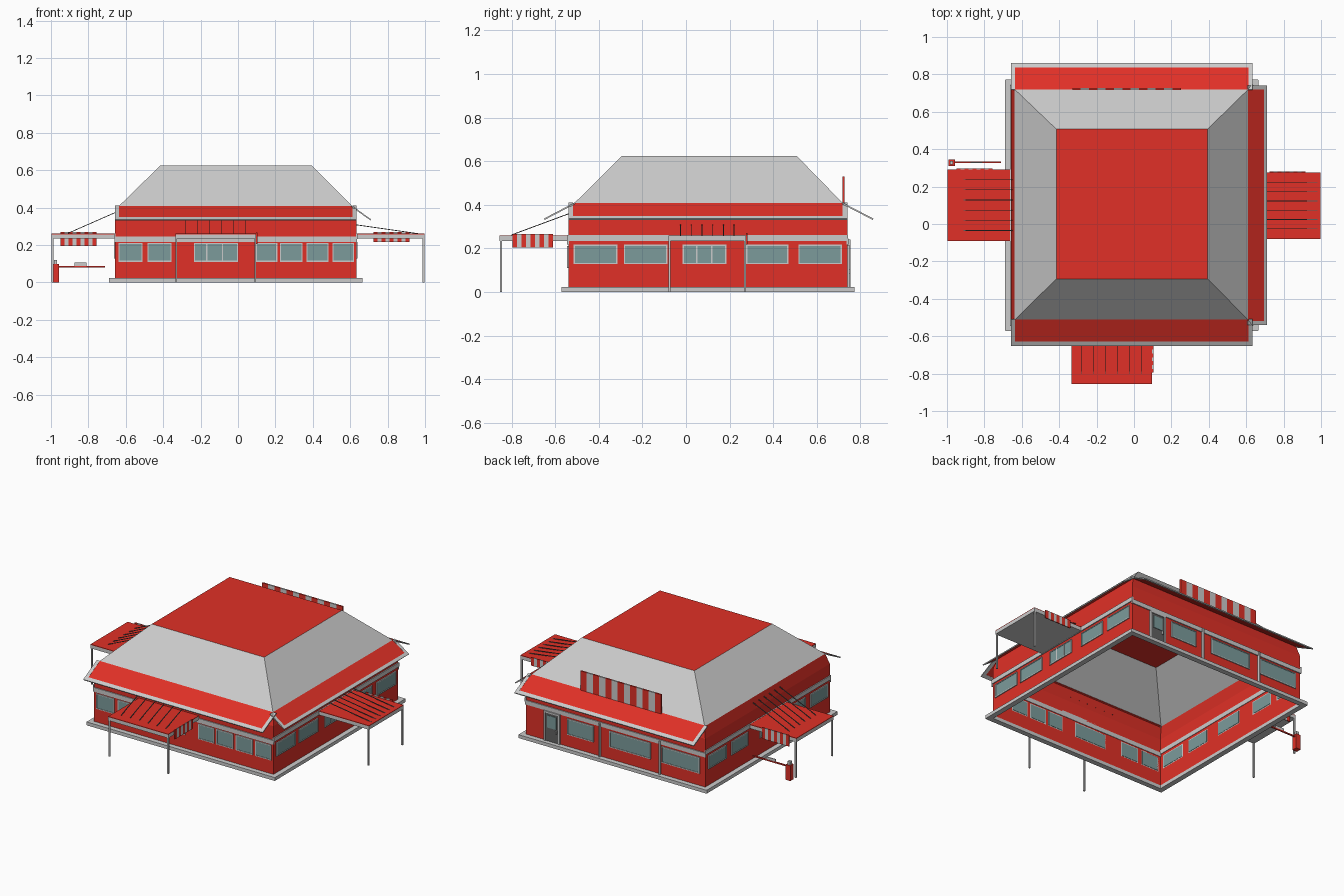
import bpy, bmesh
from mathutils import Vector

if "Cube" in bpy.data.objects:
    bpy.data.objects.remove(bpy.data.objects["Cube"])


def material(name, col):
    m = bpy.data.materials.new(name)
    m.diffuse_color = (*col, 1)
    m.use_nodes = True
    m.node_tree.nodes["Principled BSDF"].inputs["Base Color"].default_value = m.diffuse_color
    return m


RED = material("red_paint", (0.75, 0.03, 0.02))
GLASS = material("window_glass", (0.2, 0.33, 0.33))
DARK = material("dark_metal", (0.12, 0.12, 0.12))

# Distance of each wall from the origin, and the side -> world mapping
WALL = {"front": 0.54, "back": 0.74, "left": 0.657, "right": 0.633}
ROOF = {"front": 0.515, "back": 0.722, "left": 0.64, "right": 0.613}
SPAN = {s: (-0.657, 0.633) if s in ("front", "back") else (-0.54, 0.74) for s in WALL}


def place(side, along, out, z):
    return Vector({"front": (along, -out, z), "back": (along, out, z),
                   "left": (-out, along, z), "right": (out, along, z)}[side])


def finish(name, bm, mat=None):
    bmesh.ops.recalc_face_normals(bm, faces=bm.faces)
    me = bpy.data.meshes.new(name)
    bm.to_mesh(me)
    bm.free()
    ob = bpy.data.objects.new(name, me)
    bpy.context.collection.objects.link(ob)
    if mat:
        me.materials.append(mat)
    return ob


def boxes(name, side, items, mat=None):
    """items: (along0, along1, out0, out1, z0, z1)"""
    bm = bmesh.new()
    for a0, a1, o0, o1, z0, z1 in items:
        p, q = place(side, a0, o0, z0), place(side, a1, o1, z1)
        vs = bmesh.ops.create_cube(bm, size=1)["verts"]
        c, d = (p + q) / 2, q - p
        for v in vs:
            v.co = Vector([c[i] + v.co[i] * abs(d[i]) for i in range(3)])
    return finish(name, bm, mat)


def sheets(name, quads, mat=None, thick=0.005):
    bm = bmesh.new()
    for q in quads:
        bm.faces.new([bm.verts.new(p) for p in q])
    ob = finish(name, bm, mat)
    if thick:
        mod = ob.modifiers.new("thickness", "SOLIDIFY")
        mod.thickness, mod.offset = thick, 0
    return ob


def loft(name, rings, mat=None, cap=False):
    """rings: (x0, x1, y0, y1, z)"""
    bm = bmesh.new()
    loops = [[bm.verts.new(p) for p in ((a, c, z), (b, c, z), (b, d, z), (a, d, z))]
             for a, b, c, d, z in rings]
    for lo, hi in zip(loops, loops[1:]):
        for i in range(4):
            bm.faces.new((lo[i], lo[(i + 1) % 4], hi[(i + 1) % 4], hi[i]))
    if cap:
        bm.faces.new(loops[-1])
    return finish(name, bm, mat)


# Hollow walls and hipped roof with a flat red top
eave = (-0.64, 0.613, -0.515, 0.722, 0.405)
top = (-0.415, 0.393, -0.293, 0.507, 0.625)
loft("walls", [(-0.657, 0.633, -0.54, 0.74, 0.0), (-0.657, 0.633, -0.54, 0.74, 0.335), eave], RED)
loft("roof_slopes", [eave, top])
sheets("roof_top", [[(top[0], top[2], 0.625), (top[1], top[2], 0.625),
                     (top[1], top[3], 0.625), (top[0], top[3], 0.625)]], RED, 0)

# Plinth and belt trim on every side
for s, w in WALL.items():
    a, b = SPAN[s]
    z = 0.217 if s in ("front", "back") else 0.233
    boxes(s + "_plinth", s, [(a - 0.03, b + 0.03, w - 0.002, w + 0.032, 0, 0.022)])
    boxes(s + "_belt_trim", s, [(a - 0.004, b + 0.004, w - 0.003, w + 0.006, z, z + 0.028)])

# Sloped eave skirts: red panel with grey border
for s, out in (("front", 0.65), ("back", 0.858), ("right", 0.71)):
    a, b = SPAN[s]

    def pt(u, v, s=s, out=out):
        o = ROOF[s] - 0.005
        return place(s, u, o + (out - o) * v, 0.407 - 0.073 * v)

    def quad(u0, u1, v0, v1):
        return [pt(u0, v0), pt(u1, v0), pt(u1, v1), pt(u0, v1)]

    e = 0.022
    sheets(s + "_skirt_panel", [quad(a + e, b - e, 0, 0.84)], RED)
    sheets(s + "_skirt_border", [quad(a, a + e, 0, 1), quad(b - e, b, 0, 1),
                                 quad(a + e, b - e, 0.84, 1)], None, 0.007)

# Windows: frames, glass and mullions
windows = {
    "front": (0.11, 0.21, [(-0.64, -0.51), (-0.485, -0.355), (-0.235, 0.0), (0.095, 0.21),
                           (0.225, 0.345), (0.365, 0.485), (0.505, 0.62)], (-0.167, -0.083)),
    "right": (0.128, 0.217, [(-0.515, -0.315), (-0.285, -0.085), (-0.015, 0.185),
                             (0.275, 0.47), (0.515, 0.715)], (0.05, 0.118)),
    "left": (0.128, 0.217, [(-0.515, -0.335), (-0.285, -0.11), (-0.015, 0.185),
                            (0.305, 0.475), (0.525, 0.71)], (0.05, 0.118)),
    "back": (0.10, 0.205, [(0.145, 0.335), (-0.265, 0.03), (-0.62, -0.345)], ()),
}
for s, (z0, z1, spans, mullions) in windows.items():
    w, t = WALL[s], 0.006
    boxes(s + "_window_glass", s, [(a + t, b - t, w - 0.002, w + 0.003, z0 + t, z1 - t)
                                   for a, b in spans], GLASS)
    frame = [(m - 0.003, m + 0.003, w, w + 0.005, z0, z1) for m in mullions]
    for a, b in spans:
        frame += [(a, a + t, w, w + 0.006, z0, z1), (b - t, b, w, w + 0.006, z0, z1),
                  (a, b, w, w + 0.006, z0, z0 + t), (a, b, w, w + 0.006, z1 - t, z1)]
    boxes(s + "_window_frames", s, frame)

# Back door and vertical wall strips
boxes("back_door_frame", "back", [(0.385, 0.395, 0.74, 0.75, 0.02, 0.215),
                                  (0.49, 0.50, 0.74, 0.75, 0.02, 0.215),
                                  (0.385, 0.50, 0.74, 0.75, 0.205, 0.215)])
boxes("back_door", "back", [(0.395, 0.49, 0.74, 0.745, 0.02, 0.205)], DARK)
boxes("back_door_glass", "back", [(0.41, 0.475, 0.74, 0.748, 0.11, 0.19)], GLASS)
boxes("back_door_handle", "back", [(0.405, 0.412, 0.745, 0.755, 0.085, 0.105)])
boxes("back_wall_strips", "back", [(x - 0.005, x + 0.005, 0.74, 0.755, 0.02, 0.24)
                                   for x in (0.097, -0.335)])


# Alternating red and grey stripes along one axis
def stripes(name, side, n, cell):
    boxes(name + "_red_stripes", side, [cell(i / n, (i + 1) / n) for i in range(0, n, 2)], RED)
    boxes(name + "_pale_stripes", side, [cell(i / n, (i + 1) / n) for i in range(1, n, 2)])


stripes("rear_roof_panel", "back", 13,
        lambda f, g: (-0.33 + 0.58 * f, -0.33 + 0.58 * g, 0.717, 0.727, 0.405, 0.53))

# Canopies: slab, red top, posts, tie rods and striped valance
canopies = {  # along0, along1, reach, valance out0, out1, z0, z1, rod start, rod end
    "front": (-0.335, 0.097, 0.855, 0.61, 0.795, 0.205, 0.266, (0.53, 0.362), (0.80, 0.262)),
    "right": (-0.08, 0.276, 0.998, 0.725, 0.917, 0.217, 0.27, (0.63, 0.308), (0.98, 0.258)),
    "left": (-0.09, 0.292, 0.998, 0.757, 0.95, 0.195, 0.268, (0.65, 0.376), (0.91, 0.262)),
}
for s, (a, b, r, v0, v1, z0, z1, p, q) in canopies.items():
    boxes(s + "_canopy_slab", s, [(a, b, WALL[s], r, 0.234, 0.256)])
    boxes(s + "_canopy_top", s, [(a, b, WALL[s], r, 0.256, 0.26)], RED)
    boxes(s + "_canopy_posts", s, [(x, x + 0.01, r - 0.012, r - 0.002, 0, 0.235)
                                   for x in (a, b - 0.01)])
    stripes(s + "_canopy_valance", s, 9,
            lambda f, g: (b, b + 0.006, v0 + (v1 - v0) * f, v0 + (v1 - v0) * g, z0, z1))
    rods = []
    for i in range(6):
        x = a + 0.055 + (b - a - 0.11) * i / 5
        rods.append([place(s, x - 0.002, *p), place(s, x + 0.002, *p),
                     place(s, x + 0.002, *q), place(s, x - 0.002, *q)])
    sheets(s + "_canopy_rods", rods, DARK, 0.004)

# Barrier gate by the left canopy
boxes("barrier_housing", "left", [(0.31, 0.345, 0.958, 0.992, 0, 0.098)], RED)
boxes("barrier_cap", "left", [(0.317, 0.338, 0.967, 0.985, 0.098, 0.12)])
boxes("barrier_arm", "left", [(0.325, 0.333, 0.71, 0.965, 0.08, 0.088)], RED)
boxes("barrier_sign", "left", [(0.327, 0.331, 0.81, 0.875, 0.088, 0.105)])
